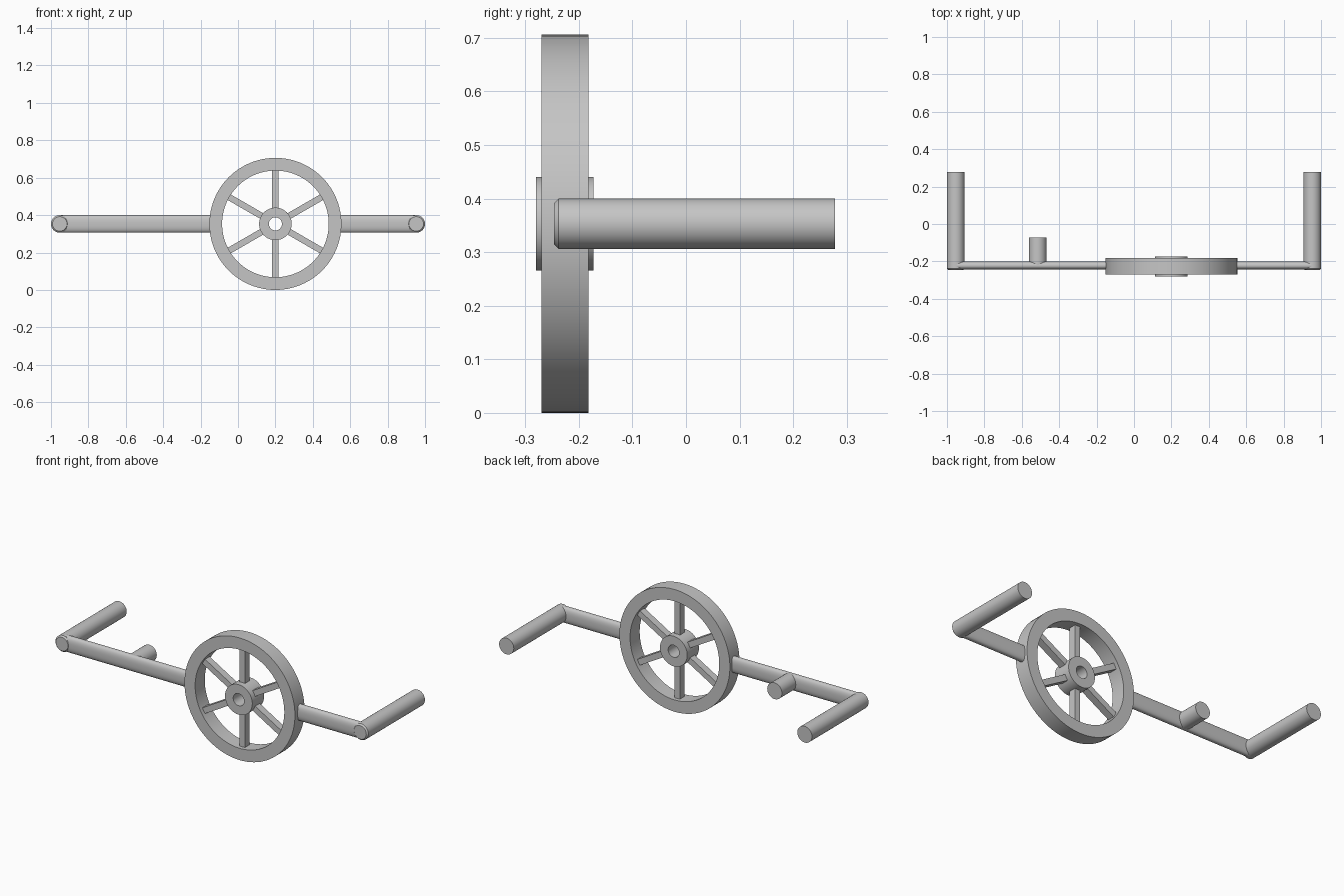
import bpy, bmesh, math
from mathutils import Matrix, Vector

cube = bpy.data.objects.get("Cube")
if cube:
    bpy.data.objects.remove(cube, do_unlink=True)

grey = bpy.data.materials.new("plain grey")
grey.use_nodes = True
GREY = (0.56, 0.56, 0.56, 1)
grey.diffuse_color = GREY
grey.node_tree.nodes["Principled BSDF"].inputs["Base Color"].default_value = GREY

AXLE_X, AXLE_Z, WHEEL_Y = 0.2, 0.353, -0.226
BAR_Y, BAR_H, BAR_D = -0.222, 0.047, 0.0225
FRONT_Y = -0.246


def finish(bm, name):
    bmesh.ops.recalc_face_normals(bm, faces=bm.faces)
    me = bpy.data.meshes.new(name)
    bm.to_mesh(me)
    bm.free()
    ob = bpy.data.objects.new(name, me)
    bpy.context.collection.objects.link(ob)
    me.materials.append(grey)
    bpy.ops.object.select_all(action='DESELECT')
    ob.select_set(True)
    bpy.context.view_layer.objects.active = ob
    bpy.ops.object.shade_smooth_by_angle(angle=math.radians(35))
    return ob


def lathe(name, x, profile, closed, segments=96):
    """Spin (radius, y) points around a front-to-back axis at x."""
    bm = bmesh.new()
    verts = [bm.verts.new((x + r, y, AXLE_Z)) for r, y in profile]
    count = len(verts) if closed else len(verts) - 1
    edges = [bm.edges.new((verts[i], verts[(i + 1) % len(verts)])) for i in range(count)]
    bmesh.ops.spin(bm, geom=verts + edges, cent=(x, 0, AXLE_Z), axis=(0, 1, 0),
                   angle=math.tau, steps=segments)
    bmesh.ops.remove_doubles(bm, verts=bm.verts, dist=0.0001)
    return finish(bm, name)


def ring(name, outer, inner, depth):
    a, b = WHEEL_Y - depth / 2, WHEEL_Y + depth / 2
    return lathe(name, AXLE_X, [(outer, a), (outer, b), (inner, b), (inner, a)], True)


def rod(name, x, front, back, bevel):
    r = BAR_H
    return lathe(name, x, [(0, front), (r - bevel, front), (r, front + bevel),
                           (r, back), (0, back)], False, 48)


def flat_bar(name, x0, x1, sides=48, power=0.8):
    """Flattened round bar running sideways."""
    bm = bmesh.new()
    loops = []
    for x in (x0, x1):
        loop = []
        for i in range(sides):
            c, s = math.cos(math.tau * i / sides), math.sin(math.tau * i / sides)
            y = BAR_Y + BAR_D * math.copysign(abs(c) ** power, c)
            z = AXLE_Z + BAR_H * math.copysign(abs(s) ** power, s)
            loop.append(bm.verts.new((x, y, z)))
        bm.faces.new(loop)
        loops.append(loop)
    for i in range(sides):
        j = (i + 1) % sides
        bm.faces.new((loops[0][i], loops[0][j], loops[1][j], loops[1][i]))
    return finish(bm, name)


# Wheel rim and bored hub
ring("wheel_rim", 0.353, 0.285, 0.088)
ring("wheel_hub", 0.087, 0.035, 0.107)

# Six spokes
for i in range(6):
    bm = bmesh.new()
    bmesh.ops.create_cube(bm, size=1)
    bmesh.ops.scale(bm, vec=(0.034, 0.042, 0.22), verts=bm.verts)
    bmesh.ops.translate(bm, vec=(0, 0, 0.185), verts=bm.verts)
    place = Matrix.Translation(Vector((AXLE_X, WHEEL_Y, AXLE_Z)))
    bmesh.ops.transform(bm, matrix=place @ Matrix.Rotation(i * math.pi / 3, 4, 'Y'),
                        verts=bm.verts)
    finish(bm, f"spoke_{i + 1}")

# Side bars reaching from the rim to the handles
flat_bar("right_bar", -0.953, AXLE_X - 0.31)
flat_bar("left_bar", AXLE_X + 0.31, 0.953)

# Handles and the short peg
for side, sign in (("left", 1), ("right", -1)):
    rod(f"{side}_handle", sign * 0.953, FRONT_Y, 0.278, 0.008)
rod("peg", -0.515, BAR_Y, -0.073, 0.004)
